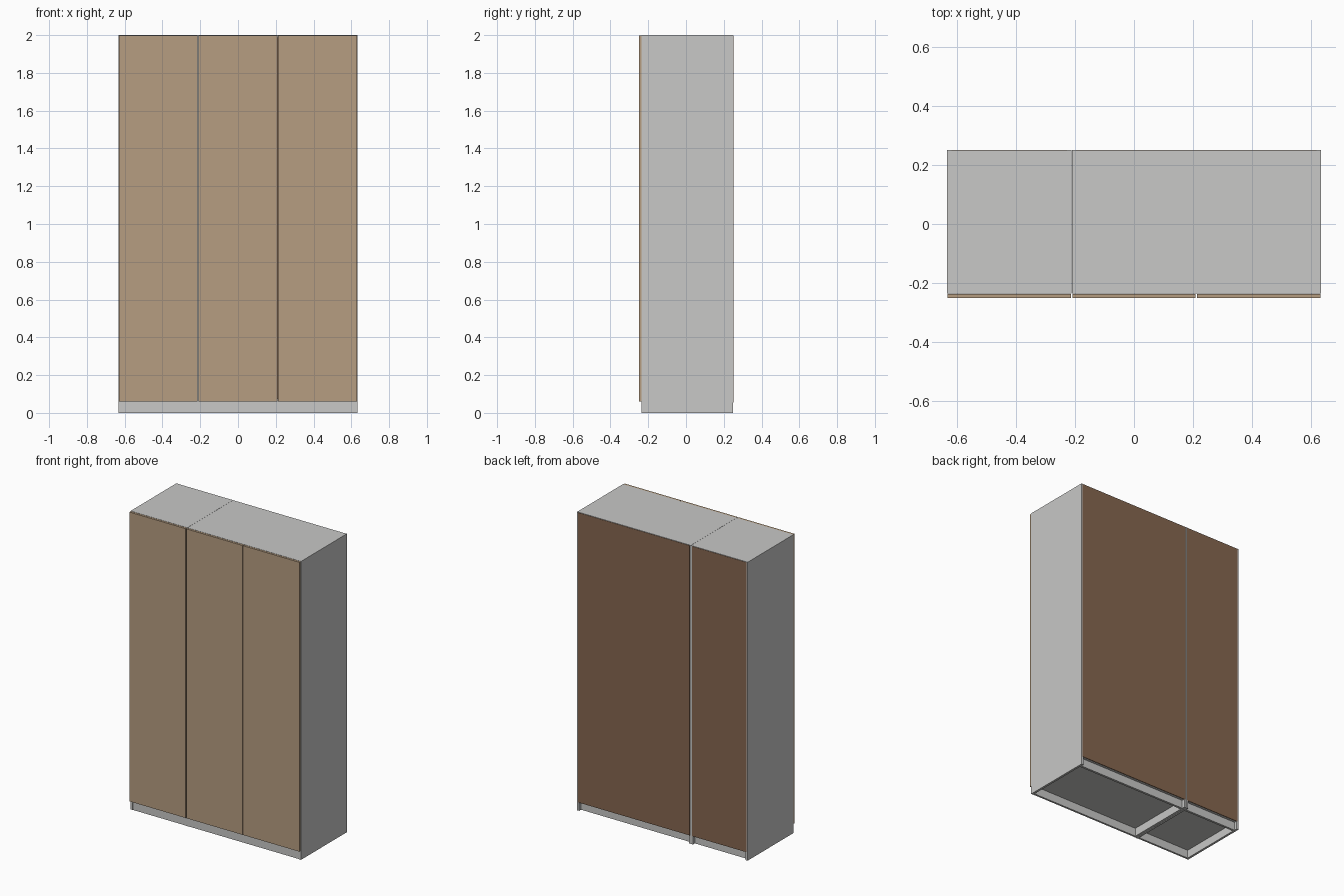
import bpy

cube = bpy.data.objects.get("Cube")
if cube:
    bpy.data.objects.remove(cube, do_unlink=True)


def material(name, rgb):
    m = bpy.data.materials.new(name)
    m.use_nodes = True
    color = (*rgb, 1)
    m.diffuse_color = color
    bsdf = next(n for n in m.node_tree.nodes if n.type == 'BSDF_PRINCIPLED')
    bsdf.inputs["Base Color"].default_value = color
    return m


GREY = material("light grey laminate", (0.58, 0.58, 0.57))
TAN = material("tan wood", (0.47, 0.34, 0.22))
BROWN = material("brown board", (0.24, 0.135, 0.08))


def panel(name, mat, x, y, z):
    """Box spanning the given (low, high) range on each axis."""
    bpy.ops.mesh.primitive_cube_add(size=1)
    ob = bpy.context.object
    ob.name = name
    ob.location = [(a + b) / 2 for a, b in (x, y, z)]
    ob.scale = [b - a for a, b in (x, y, z)]
    bpy.ops.object.transform_apply(location=True, rotation=False, scale=True)
    ob.data.materials.append(mat)
    return ob


HALF, SPLIT, HEIGHT = 0.632, -0.211, 2.0
T = 0.015                     # board thickness
FRONT, BACK = -0.235, 0.25    # carcass depth
BASE = 0.06                   # plinth height
GAP = 0.002                   # half gap between doors


def cabinet(prefix, x0, x1, doors):
    # Carcass
    inside = (x0 + T, x1 - T)
    panel(prefix + "_right_side", GREY, (x0, x0 + T), (FRONT, BACK), (0, HEIGHT))
    panel(prefix + "_left_side", GREY, (x1 - T, x1), (FRONT, BACK), (0, HEIGHT))
    panel(prefix + "_top", GREY, inside, (FRONT, BACK - 0.001), (HEIGHT - T, HEIGHT))
    panel(prefix + "_bottom", GREY, inside, (FRONT, BACK - 0.005), (BASE - 0.005, BASE + T))

    # Plinth boards
    panel(prefix + "_front_plinth", GREY, inside, (FRONT + 0.002, FRONT + T), (0, BASE))
    panel(prefix + "_back_plinth", GREY, inside, (BACK - 0.02 - T, BACK - 0.02), (0, BASE))

    # Back board, set over the rear edges of the sides
    panel(prefix + "_back", BROWN, (x0 + 0.007, x1 - 0.007),
          (BACK - 0.004, BACK + 0.001), (BASE - 0.005, HEIGHT - 0.003))

    # Doors
    width = (x1 - x0) / doors
    for i in range(doors):
        left = x0 + i * width
        panel(f"{prefix}_door_{i + 1}", TAN, (left + GAP, left + width - GAP),
              (-0.25, FRONT - 0.001), (BASE, HEIGHT - 0.001))


cabinet("narrow_cabinet", -HALF, SPLIT - 0.0005, 1)
cabinet("wide_cabinet", SPLIT + 0.0005, HALF, 2)
